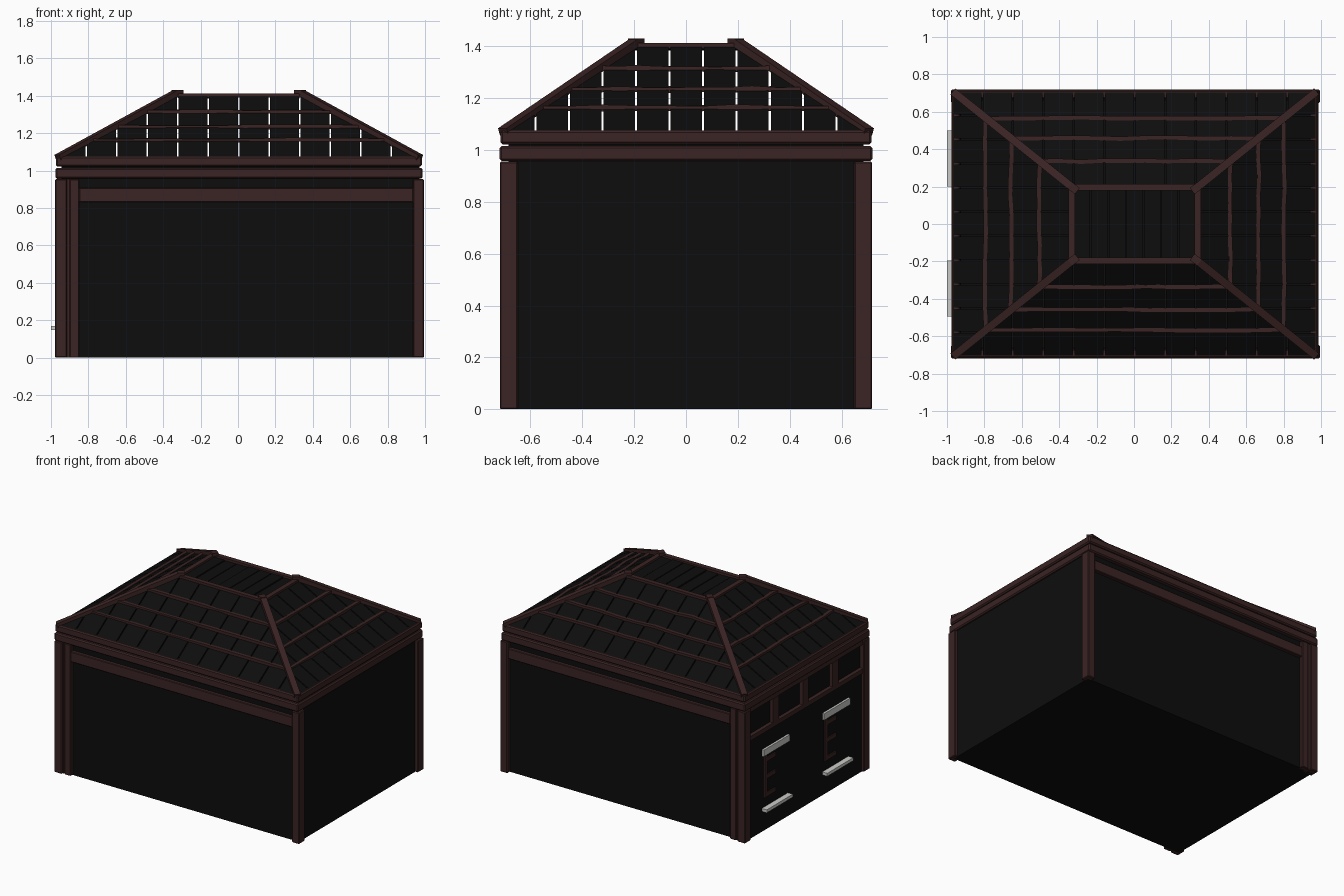
import bpy, bmesh, random
from mathutils import Vector

random.seed(4)
cube = bpy.data.objects.get("Cube")
if cube:
    bpy.data.objects.remove(cube, do_unlink=True)


def material(name, rgb):
    m = bpy.data.materials.new(name)
    m.use_nodes = True
    m.diffuse_color = (*rgb, 1)
    bsdf = m.node_tree.nodes["Principled BSDF"]
    bsdf.inputs["Base Color"].default_value = (*rgb, 1)
    bsdf.inputs["Roughness"].default_value = 0.9
    return m


BLACK = material("black_panel", (0.004, 0.004, 0.004))
BROWN = material("dark_brown_wood", (0.043, 0.017, 0.017))
PALE = material("pale_stone", (0.6, 0.6, 0.58))


def finish(name, bm, mat, bevel=0):
    bmesh.ops.recalc_face_normals(bm, faces=bm.faces)
    me = bpy.data.meshes.new(name)
    bm.to_mesh(me)
    bm.free()
    me.materials.append(mat)
    ob = bpy.data.objects.new(name, me)
    bpy.context.collection.objects.link(ob)
    if bevel:
        mod = ob.modifiers.new("Bevel", 'BEVEL')
        mod.width = bevel
        mod.segments = 1
    return ob


def box(name, xs, ys, zs, mat, bevel=0):
    bm = bmesh.new()
    bmesh.ops.create_cube(bm, size=1)
    for v in bm.verts:
        v.co = Vector([(r[0] + r[1]) / 2 + c * (r[1] - r[0])
                       for c, r in zip(v.co, (xs, ys, zs))])
    return finish(name, bm, mat, bevel)


def beam(name, p, q, w, h, mat, segments=1, jitter=0):
    """Square timber from p to q, optionally a little crooked."""
    p, q = Vector(p), Vector(q)
    side = (q - p).cross(Vector((0, 0, 1))).normalized()
    up = side.cross(q - p).normalized()
    bm, rings = bmesh.new(), []
    for i in range(segments + 1):
        c = p.lerp(q, i / segments)
        c += (side + up) * random.uniform(-jitter, jitter)
        rings.append([bm.verts.new(c + side * a * w / 2 + up * b * h / 2)
                      for a, b in ((-1, -1), (1, -1), (1, 1), (-1, 1))])
    for r, s in zip(rings, rings[1:]):
        for k in range(4):
            bm.faces.new((r[k], r[(k + 1) % 4], s[(k + 1) % 4], s[k]))
    bm.faces.new(rings[0])
    bm.faces.new(rings[-1])
    return finish(name, bm, mat)


# Floor and walls
L, R, W = -0.945, 0.97, 0.685
box("floor", (L, R), (-W, W), (0, 0.01), BLACK)
for s, label in ((-1, "front"), (1, "back")):
    ys = sorted((s * W, s * (W - 0.02)))
    box(label + "_wall", (L, R), ys, (0, 1.03), BLACK)
box("left_wall", (R - 0.02, R), (-W, W), (0, 1.03), BLACK)
box("right_wall", (L, L + 0.02), (-W, W), (0, 1.03), BLACK)
box("right_lower_panel", (-0.96, L), (-W, W), (0, 0.74), BLACK)

# Posts and lintels, mirrored front to back
for s, label in ((-1, "front"), (1, "back")):
    outer = sorted((s * 0.718, s * 0.648))
    inner = sorted((s * 0.71, s * 0.66))
    box(label + "_left_post", (0.935, 0.994), outer, (0, 0.955), BROWN, 0.005)
    box(label + "_right_post", (-0.978, -0.915), outer, (0, 0.955), BROWN, 0.005)
    box(label + "_post_filler", (-0.92, -0.895), sorted((s * 0.7, s * 0.66)),
        (0, 0.955), BROWN)
    box(label + "_inner_post", (-0.9, -0.85), inner, (0, 0.955), BROWN, 0.004)
    box(label + "_lintel", (-0.85, 0.937), inner, (0.832, 0.907), BROWN, 0.004)

# Two stacked rings of eave beams
for name, z0, z1, grow in (("lower", 0.957, 1.015, 0.003), ("upper", 1.022, 1.075, 0)):
    x0, x1, y1 = -0.974 - grow, 0.983 + grow, 0.716 + grow
    for s, label in ((-1, "front"), (1, "back")):
        box(f"{label}_{name}_eave_beam", (x0, x1), sorted((s * y1, s * (y1 - 0.047))),
            (z0, z1), BROWN, 0.008)
    box(f"right_{name}_eave_beam", (x0, x0 + 0.047), (-y1, y1), (z0, z1), BROWN, 0.008)
    box(f"left_{name}_eave_beam", (x1 - 0.047, x1), (-y1, y1), (z0, z1), BROWN, 0.008)

# Clerestory window frame on the right wall
box("clerestory_sill", (-0.972, -0.94), (-0.65, 0.65), (0.72, 0.752), BROWN)
box("clerestory_head", (-0.968, -0.94), (-0.65, 0.65), (0.925, 0.957), BROWN)
for i in (-1, 0, 1):
    y = 0.012 + i * 0.342
    box("clerestory_mullion", (-0.972, -0.94), (y - 0.033, y + 0.033),
        (0.752, 0.925), BROWN)

# Lower windows: pale head and sill with a three-armed lattice
for y in (0.2, -0.495):
    box("window_sill", (-1.0, -0.95), (y, y + 0.3), (0.148, 0.17), PALE)
    box("window_head", (-0.976, -0.95), (y, y + 0.3), (0.55, 0.597), PALE)
    box("window_stile", (-0.97, -0.955), (y + 0.25, y + 0.28), (0.24, 0.55), BROWN)
    for z in (0.255, 0.385, 0.51):
        box("window_bar", (-0.969, -0.955), (y + 0.15, y + 0.25),
            (z - 0.014, z + 0.014), BROWN)

# Roof: four slopes of boards with narrow gaps
EAVE, TOP = (0.97, 0.705), (0.337, 0.197)
Z0, Z1, CX = 1.068, 1.4, 0.004


def on_slope(axis, sign, u, t, lift=0):
    """Point at u along the eave and t of the way up a slope."""
    d = sign * (EAVE[axis] + (TOP[axis] - EAVE[axis]) * t)
    z = Z0 + (Z1 - Z0) * t + lift
    return Vector((CX + d, u, z)) if axis == 0 else Vector((CX + u, d, z))


def boards(name, axis, sign, pitch, offset):
    e, top = EAVE[1 - axis], TOP[1 - axis]
    height = lambda u: max(0, min(1, (e - abs(u)) / (e - top)))
    bm = bmesh.new()
    for i in range(-8, 8):
        u0 = max(-e, i * pitch + offset + 0.004)
        u1 = min(e, (i + 1) * pitch + offset - 0.004)
        if u1 - u0 < 0.01:
            continue
        upper = [u1] + [b for b in (top, -top) if u0 < b < u1] + [u0]
        outline = [(u0, 0), (u1, 0)] + [(u, height(u)) for u in upper]
        pts = [on_slope(axis, sign, u, t) for u, t in outline]
        bm.faces.new([bm.verts.new(p) for p in pts])
    bmesh.ops.remove_doubles(bm, verts=bm.verts, dist=0.0005)
    ob = finish(name, bm, BLACK)
    mod = ob.modifiers.new("Thickness", 'SOLIDIFY')
    mod.thickness = 0.01
    mod.offset = 0


for axis, sign, label in ((1, -1, "front"), (1, 1, "back"), (0, -1, "right"), (0, 1, "left")):
    if axis:
        boards(label + "_roof_boards", axis, sign, 0.163, 0)
    else:
        boards(label + "_roof_boards", axis, sign, 0.129, 0.065)
    # Crooked battens across each slope
    for t in (0.27, 0.485, 0.725):
        e, top = EAVE[1 - axis], TOP[1 - axis]
        u = e + (top - e) * t
        beam(label + "_batten", on_slope(axis, sign, -u, t, 0.005),
             on_slope(axis, sign, u, t, 0.005), 0.023, 0.02, BROWN, 9, 0.004)
    # Frame around the flat top
    u = TOP[1 - axis] + 0.01
    beam(label + "_top_frame", on_slope(axis, sign, -u, 1, 0.002),
         on_slope(axis, sign, u, 1, 0.002), 0.034, 0.02, BROWN)

# Hip beams, each ending in a short level cap
for sx in (-1, 1):
    for sy in (-1, 1):
        foot = Vector((CX + sx * 0.968, sy * 0.705, 1.07))
        head = Vector((CX + sx * 0.342, sy * 0.202, 1.412))
        beam("hip_beam", foot, head, 0.042, 0.03, BROWN)
        tip = head + Vector((-sx * 0.035, -sy * 0.026, 0))
        beam("hip_cap", head + Vector((sx * 0.005, sy * 0.004, 0.006)),
             tip + Vector((0, 0, 0.006)), 0.042, 0.024, BROWN)

# Flat top of narrow slats
for i in range(7):
    x = CX + (i - 3) * 0.094
    z = 1.388 + random.uniform(-0.004, 0.004)
    box("top_slat", (x - 0.044, x + 0.044), (-0.2, 0.2), (z, z + 0.01), BLACK)
